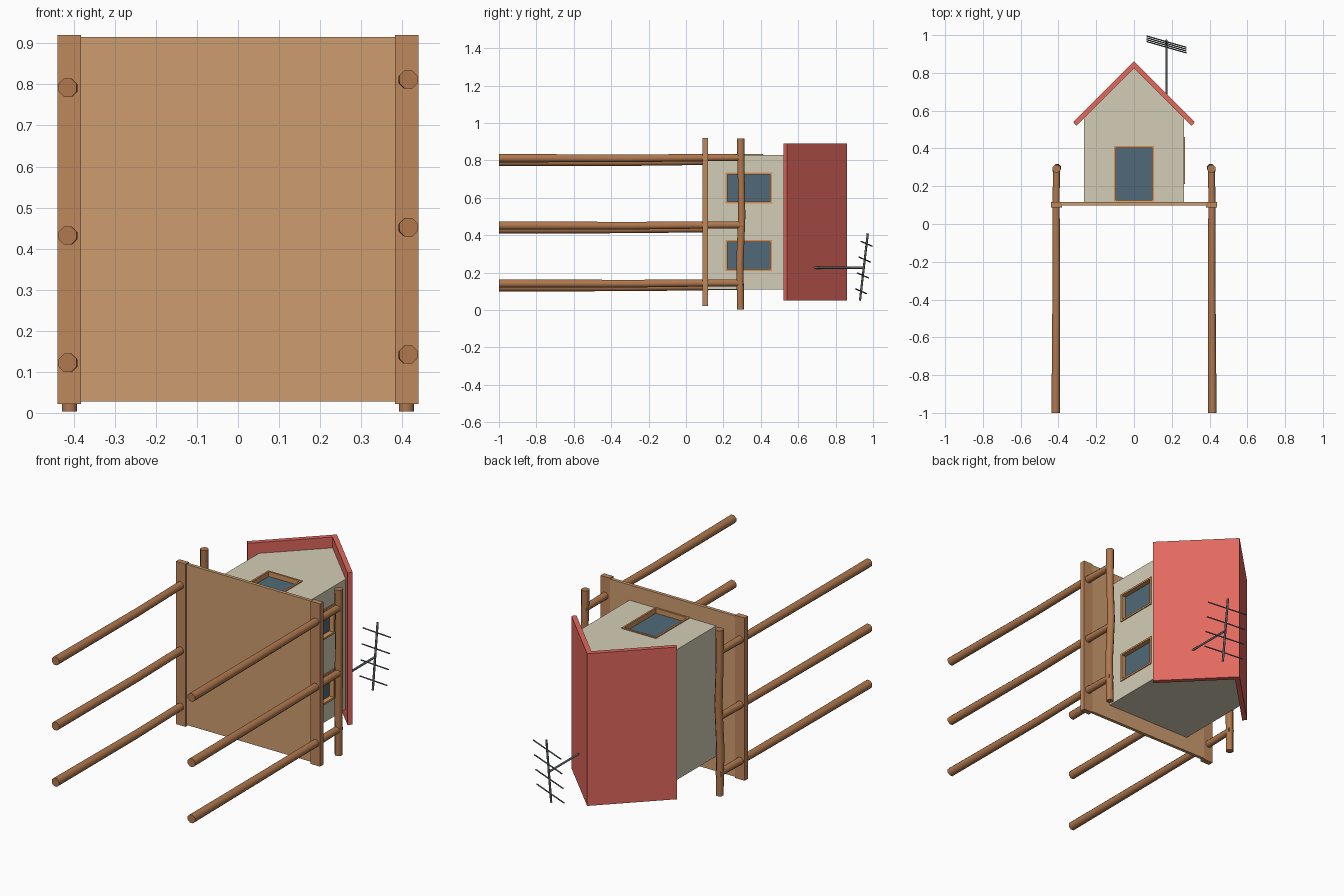
import bpy, bmesh, math
from mathutils import Vector

if "Cube" in bpy.data.objects:
    bpy.data.objects.remove(bpy.data.objects["Cube"])


def mat(name, r, g, b):
    m = bpy.data.materials.new(name)
    lin = [((c / 255 + 0.055) / 1.055) ** 2.4 for c in (r, g, b)]
    m.diffuse_color = (*lin, 1)
    m.use_nodes = True
    m.node_tree.nodes["Principled BSDF"].inputs["Base Color"].default_value = m.diffuse_color
    return m


PLANK = mat("light plank wood", 206, 158, 112)
BEAM = mat("beam wood", 190, 136, 92)
POLE = mat("pole wood", 176, 120, 78)
WALL = mat("cream plaster", 212, 206, 182)
ROOF = mat("red roof", 226, 104, 94)
FRAME = mat("orange frame wood", 208, 146, 92)
GLASS = mat("dark blue glass", 80, 106, 120)
METAL = mat("grey metal", 98, 102, 106)


def finish(bm, name, material):
    bmesh.ops.recalc_face_normals(bm, faces=bm.faces)
    me = bpy.data.meshes.new(name)
    bm.to_mesh(me)
    bm.free()
    me.materials.append(material)
    ob = bpy.data.objects.new(name, me)
    bpy.context.collection.objects.link(ob)
    return ob


def box(name, lo, hi, material):
    bm = bmesh.new()
    bmesh.ops.create_cube(bm, size=1)
    for v in bm.verts:
        v.co = [a + (b - a) * (c + 0.5) for a, b, c in zip(lo, hi, v.co)]
    return finish(bm, name, material)


def prism(name, outline, z0, z1, material):
    """Extrude an x/y outline along z."""
    bm = bmesh.new()
    face = bm.faces.new([bm.verts.new((x, y, z0)) for x, y in outline])
    ext = bmesh.ops.extrude_face_region(bm, geom=[face])
    for v in ext["geom"]:
        if isinstance(v, bmesh.types.BMVert):
            v.co.z = z1
    return finish(bm, name, material)


def tube(name, points, radii, material, sides=8):
    """Sweep a polygon along a nearly straight path."""
    pts = [Vector(p) for p in points]
    axis = (pts[-1] - pts[0]).normalized()
    u = axis.orthogonal().normalized()
    w = axis.cross(u)
    bm = bmesh.new()
    rings = []
    for p, r in zip(pts, radii):
        angles = [2 * math.pi * (i + 0.5) / sides for i in range(sides)]
        rings.append([bm.verts.new(p + r * (math.cos(a) * u + math.sin(a) * w)) for a in angles])
    for a, b in zip(rings, rings[1:]):
        for i in range(sides):
            j = (i + 1) % sides
            bm.faces.new((a[i], a[j], b[j], b[i]))
    bm.faces.new(rings[0])
    bm.faces.new(rings[-1])
    ob = finish(bm, name, material)
    for p in ob.data.polygons:
        p.use_smooth = len(p.vertices) == 4
    return ob


# Platform and its side beams
box("platform", (-0.39, 0.098, 0.028), (0.39, 0.116, 0.915), PLANK)
for side, sx in (("left", -1), ("right", 1)):
    xs = sorted((sx * 0.382, sx * 0.44))
    box(side + "_beam", (xs[0], 0.087, 0.022), (xs[1], 0.117, 0.92), BEAM)
    # Stilts carry on up as railing posts
    for i, z in enumerate((0.135, 0.445, 0.805)):
        z += sx * 0.01
        tube(f"{side}_stilt_{i + 1}",
             [(sx * 0.415, -1, z - 0.003), (sx * 0.411, -0.3, z - 0.004),
              (sx * 0.413, 0.1, z), (sx * 0.41, 0.305, z)],
             (0.024, 0.022, 0.021, 0.019), POLE)
    # Slightly crooked handrail
    tube(side + "_handrail",
         [(sx * 0.41, 0.292, 0.003), (sx * 0.412, 0.288, 0.25), (sx * 0.407, 0.298, 0.5),
          (sx * 0.412, 0.295, 0.72), (sx * 0.41, 0.292, 0.918)],
         (0.02, 0.021, 0.021, 0.02, 0.022), POLE)

# House body with a gable
house = prism("house_walls", [(-0.265, 0.114), (0.265, 0.114), (0.265, 0.575),
                              (0, 0.84), (-0.265, 0.575)], 0.11, 0.83, WALL)

# Roof: folded slab, edges cut square to the slope
prism("roof", [(0, 0.862), (0.322, 0.54), (0.305, 0.52), (0, 0.825),
               (-0.305, 0.52), (-0.322, 0.54)], 0.05, 0.89, ROOF)


def opening(name, axis, surface, a, y, depth=0.025, bar=0.01):
    """Cut a recess in the wall; add glass and four frame bars. a is along z or x."""
    def span(a0, a1, y0, y1, d0, d1):
        d0, d1 = surface + d0, surface + d1
        if axis == "x":
            return (d0, y0, a0), (d1, y1, a1)
        return (a0, y0, d0), (a1, y1, d1)
    (a0, a1), (y0, y1) = a, y
    cutter = box(name + "_cutter", *span(a0, a1, y0, y1, -depth, 0.05), WALL)
    cutter.hide_render = True
    cutter.hide_set(True)
    mod = house.modifiers.new(name, "BOOLEAN")
    mod.operation = "DIFFERENCE"
    mod.solver = "EXACT"
    mod.object = cutter
    box(name + "_glass", *span(a0, a1, y0, y1, -depth - 0.004, -depth + 0.003), GLASS)
    bars = ((a0, a0 + bar, y0, y1), (a1 - bar, a1, y0, y1),
            (a0 + bar, a1 - bar, y0, y0 + bar), (a0 + bar, a1 - bar, y1 - bar, y1))
    for i, b in enumerate(bars):
        box(f"{name}_frame_{i + 1}", *span(*b, -depth, 0.005), FRAME)
    return cutter


# Door on the gable end, two windows on the right wall
cutters = [opening("door", "z", 0.83, (-0.105, 0.105), (0.118, 0.413)),
           opening("lower_window", "x", 0.265, (0.21, 0.375), (0.212, 0.46)),
           opening("upper_window", "x", 0.265, (0.57, 0.735), (0.212, 0.46))]

# Apply the cuts and remove the cutters
dg = bpy.context.evaluated_depsgraph_get()
cut_mesh = bpy.data.meshes.new_from_object(house.evaluated_get(dg))
house.modifiers.clear()
house.data = cut_mesh
for c in cutters:
    bpy.data.objects.remove(c)

# Aerial: mast, tilted boom and four cross rods
tube("aerial_mast", [(0.172, 0.68, 0.226), (0.172, 0.955, 0.226)], (0.006, 0.006), METAL, 6)
b0, b1 = Vector((0.172, 0.93, 0.05)), Vector((0.172, 0.972, 0.41))
tube("aerial_boom", [b0, b1], (0.006, 0.006), METAL, 6)
rod = Vector((0.105, -0.03, 0.013))
for i in range(4):
    c = b0.lerp(b1, 0.14 + 0.235 * i)
    tube(f"aerial_rod_{i + 1}", [c - rod, c + rod], (0.0035, 0.0035), METAL, 6)
